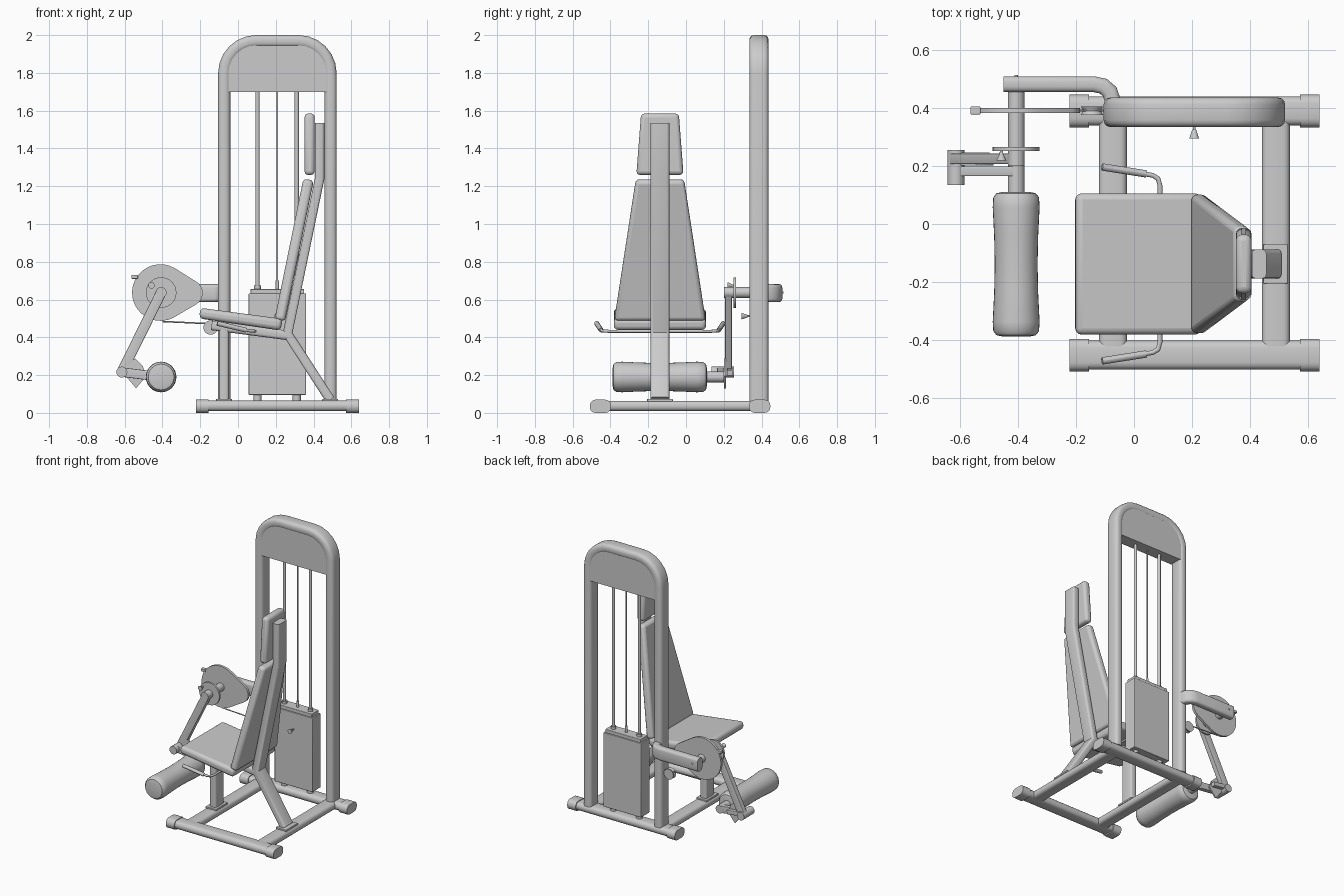
import bpy, bmesh
from math import sin, cos, pi, radians
from mathutils import Vector as V

if "Cube" in bpy.data.objects:
    bpy.data.objects.remove(bpy.data.objects["Cube"])

X, Y, Z = V((1, 0, 0)), V((0, 1, 0)), V((0, 0, 1))
MID = -0.138            # centre line of the seat in y


def finish(name, bm, bevel=0, seg=3):
    bmesh.ops.recalc_face_normals(bm, faces=bm.faces)
    me = bpy.data.meshes.new(name)
    bm.to_mesh(me)
    bm.free()
    ob = bpy.data.objects.new(name, me)
    bpy.context.collection.objects.link(ob)
    if bevel:
        m = ob.modifiers.new("bevel", 'BEVEL')
        m.width, m.segments = bevel, seg
    return ob


def loft(name, rings, bevel=0, seg=3):
    bm = bmesh.new()
    vs = [[bm.verts.new(p) for p in r] for r in rings]
    for a, b in zip(vs, vs[1:]):
        for i in range(len(a)):
            j = (i + 1) % len(a)
            bm.faces.new((a[i], a[j], b[j], b[i]))
    bm.faces.new(vs[0])
    bm.faces.new(vs[-1])
    return finish(name, bm, bevel, seg)


def prism(name, pts, origin, u, v, depth, bevel=0):
    n = u.cross(v).normalized() * depth
    base = [V(origin) + u * a + v * b for a, b in pts]
    return loft(name, [base, [p + n for p in base]], bevel)


def box(name, lo, hi, bevel=0):
    (a, b, c), (d, e, f) = lo, hi
    return prism(name, [(a, b), (d, b), (d, e), (a, e)], (0, 0, c), X, Y, f - c, bevel)


def lathe(name, origin, axis, profile, n=24):
    u = axis.orthogonal().normalized()
    w = axis.cross(u)
    return loft(name, [[V(origin) + axis * h + (u * cos(2 * pi * i / n) + w * sin(2 * pi * i / n)) * r
                        for i in range(n)] for r, h in profile])


def rod(name, a, b, r, n=16):
    d = V(b) - V(a)
    return lathe(name, a, d.normalized(), [(r, 0), (r, d.length)], n)


def section(w, h, r, k=3):
    pts = []
    for q, (sx, sy) in enumerate([(1, 1), (-1, 1), (-1, -1), (1, -1)]):
        for i in range(k + 1):
            t = (q + i / k) * pi / 2
            pts.append((sx * (w / 2 - r) + r * cos(t), sy * (h / 2 - r) + r * sin(t)))
    return pts


def tube(name, path, up, w, h, r):
    # rounded section swept along a path with mitred corners
    p = [V(q) for q in path]
    rings = []
    for i, q in enumerate(p):
        d0 = (q - p[max(i - 1, 0)]).normalized() if i else (p[1] - q).normalized()
        d1 = (p[i + 1] - q).normalized() if i < len(p) - 1 else d0
        t = (d0 + d1).normalized()
        side = t.cross(up).normalized()
        nup = side.cross(t)
        rings.append([q + side * (a / t.dot(d1)) + nup * b for a, b in section(w, h, r)])
    return loft(name, rings)


# Base: two long rails with end caps, two cross rails
for tag, y in (("front", -0.453), ("rear", 0.39)):
    tube(tag + "_base_rail", [(-0.2, y, 0.037), (0.62, y, 0.037)], Z, 0.1, 0.056, 0.024)
    for end, x0, x1 in (("left", -0.222, -0.155), ("right", 0.573, 0.64)):
        tube(f"{tag}_{end}_end_cap", [(x0, y, 0.035), (x0 + 0.008, y, 0.035), (x1, y, 0.035)],
             Z, 0.113, 0.07, 0.03)
for tag, x in (("left", -0.073), ("right", 0.49)):
    tube(tag + "_cross_rail", [(x, -0.43, 0.037), (x, 0.37, 0.037)], Z, 0.097, 0.054, 0.022)

# Tower: bent tube arch and filled head panel
YT, R = 0.386, 0.17
arc = [(-0.073, 0.06)]
for cx, a0 in ((-0.073 + R, 180), (0.49 - R, 90)):
    for i in range(7):
        t = radians(a0 - 15 * i)
        arc.append((cx + R * cos(t), 1.968 - R + R * sin(t)))
arc.append((0.49, 0.06))
tube("tower_arch", [(x, YT, z) for x, z in arc], Y, 0.064, 0.102, 0.024)
panel = [(-0.073, 1.7)] + arc[1:-1] + [(0.49, 1.7)]
prism("tower_head_panel", panel, (0, YT + 0.046, 0), X, Z, 0.092)

# Weight stack, guide rods, cable and selector pin
box("weight_stack", (0.056, 0.338, 0.095), (0.36, 0.434, 0.632), 0.004)
box("stack_top_plate", (0.066, 0.345, 0.63), (0.35, 0.427, 0.656), 0.004)
for tag, x in (("left", 0.103), ("right", 0.311)):
    rod(tag + "_guide_rod", (x, YT, 0.65), (x, YT, 1.72), 0.011)
    rod(tag + "_rod_collar", (x, YT, 0.65), (x, YT, 0.675), 0.018)
    rod(tag + "_stack_foot", (x, YT, 0.06), (x, YT, 0.1), 0.022)
rod("lift_cable", (0.208, YT, 0.65), (0.208, YT, 1.72), 0.005)
rod("lift_cable_end", (0.208, YT, 0.65), (0.208, YT, 0.7), 0.009)
lathe("selector_pin", (0.208, 0.345, 0.512), -Y, [(0.005, 0), (0.005, 0.018), (0.007, 0.02), (0.017, 0.05)])

# Seat frame: spine with slanted leg, seat beam, front post, foot plates
tube("back_spine", [(0.432, MID, 1.535), (0.432, MID, 1.24), (0.262, MID, 0.42), (0.488, MID, 0.07)],
     Y, 0.05, 0.1, 0.014)
tube("seat_beam", [(0.265, MID, 0.41), (-0.14, MID, 0.463)], Y, 0.05, 0.1, 0.014)
tube("front_post", [(-0.074, MID, 0.06), (-0.074, MID, 0.455)], Y, 0.052, 0.1, 0.014)
for tag, x in (("front", -0.074), ("rear", 0.488)):
    box(tag + "_foot_plate", (x - 0.042, MID - 0.068, 0.06), (x + 0.042, MID + 0.068, 0.074), 0.003)

# Pads
prism("seat_pad", [(-0.205, 0.5), (0.226, 0.436), (0.236, 0.498), (-0.2, 0.556)],
      (0, 0.106, 0), X, Z, 0.488, 0.022)
lean = V((0.2, 0, 0.98))
prism("back_pad", [(-0.242, 0), (0.242, 0), (0.128, 0.76), (-0.128, 0.76)],
      (0.194, MID, 0.496), Y, lean, 0.056, 0.02)
prism("head_pad", [(-0.125, 0), (0.125, 0), (0.1, 0.325), (-0.1, 0.325)],
      (0.352, MID, 1.26), Y, Z, 0.054, 0.02)

# Side handles, mirrored about the seat centre line
for tag, s in (("right", -1), ("left", 1)):
    def hp(x, dy, z): return (x, MID + s * dy, z)
    tube(tag + "_handle_rod", [hp(0.09, 0, 0.432), hp(0.09, 0.27, 0.432), hp(0.083, 0.295, 0.433),
                               hp(0.065, 0.306, 0.434), hp(0.0, 0.317, 0.447)], Z, 0.016, 0.016, 0.0079)
    tube(tag + "_handle_grip", [hp(0.042, 0.311, 0.438), hp(-0.11, 0.335, 0.474)], Z, 0.025, 0.025, 0.0124)

# Shin roller with slight waist
lathe("shin_roller", (-0.407, -0.388, 0.19), Y,
      [(0.05, 0), (0.068, 0.004), (0.079, 0.018), (0.081, 0.05), (0.076, 0.15), (0.074, 0.248),
       (0.076, 0.346), (0.081, 0.446), (0.079, 0.48), (0.068, 0.494), (0.05, 0.498)], 32)
rod("roller_axle", (-0.407, 0.08, 0.19), (-0.407, 0.2, 0.19), 0.029, 24)


def link(name, a, b, y, w, h):
    tube(name, [(a[0], y, a[1]), (b[0], y, b[1])], Y, w, h, 0.004)


# Lever arm, roller link, adjuster plate and hinge
hub, knee = (-0.407, 0.637), (-0.615, 0.216)
link("lever_arm", hub, knee, 0.225, 0.055, 0.036)
link("roller_link", knee, (-0.407, 0.19), 0.182, 0.05, 0.034)
rod("hinge_barrel", (-0.615, 0.135, 0.216), (-0.615, 0.255, 0.216), 0.029, 24)
prism("adjuster_plate", [(-0.6, 0.235), (-0.545, 0.288), (-0.505, 0.25), (-0.485, 0.195),
                         (-0.54, 0.13), (-0.59, 0.19)], (0, 0.212, 0), X, Z, 0.01)
link("adjuster_bracket", (-0.6, 0.224), (-0.5, 0.212), 0.232, 0.03, 0.03)

# Pivot shaft, index disc and pin
rod("pivot_shaft", (-0.407, 0.2, 0.637), (-0.407, 0.47, 0.637), 0.029, 24)
rod("pivot_bolt", (-0.407, 0.46, 0.637), (-0.407, 0.515, 0.637), 0.006)
rod("index_disc", (-0.407, 0.252, 0.637), (-0.407, 0.266, 0.637), 0.081, 32)
lathe("index_pin", (-0.458, 0.256, 0.675), -Y, [(0.005, 0), (0.006, 0.012), (0.017, 0.036)])

# Teardrop cam: two arcs joined by tangents
cam = [(-0.411 + 0.15 * cos(radians(a)), 0.637 + 0.15 * sin(radians(a))) for a in range(58, 303, 12)]
cam += [(-0.258 + 0.071 * cos(radians(a)), 0.635 + 0.071 * sin(radians(a))) for a in range(-58, 59, 12)]
prism("cam_plate", cam, (0, 0.401, 0), X, Z, 0.018)
box("cable_anchor", (-0.565, 0.378, 0.71), (-0.53, 0.406, 0.73), 0.004)

# Drive cable, its pulley and the bent support tube
rod("drive_cable", (-0.40, 0.392, 0.484), (-0.06, 0.392, 0.468), 0.004, 8)
lathe("cable_pulley", (-0.145, 0.376, 0.452), Y, [(0.038, 0), (0.031, 0.015), (0.038, 0.03)])
tube("cam_support_tube", [(-0.073, 0.4, 0.634), (-0.075, 0.432, 0.634), (-0.084, 0.457, 0.634),
                          (-0.106, 0.476, 0.634), (-0.14, 0.483, 0.634), (-0.45, 0.483, 0.634)],
     Z, 0.054, 0.095, 0.018)

# Smooth shading with sharp edges kept
bpy.ops.object.select_all(action='SELECT')
bpy.context.view_layer.objects.active = bpy.context.selected_objects[0]
bpy.ops.object.shade_smooth_by_angle(angle=radians(38))
